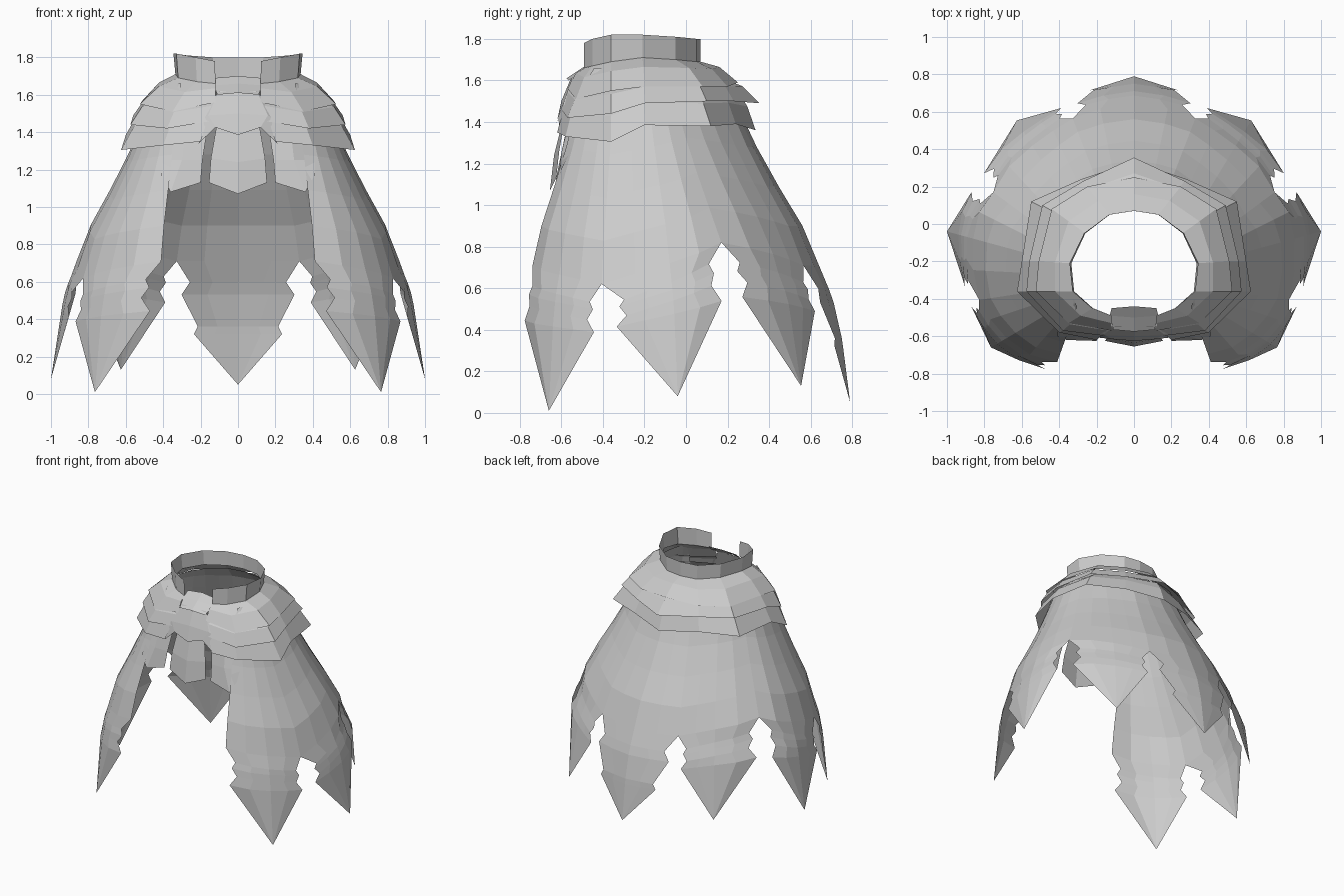
import bpy
import bmesh
from mathutils import Vector

cube = bpy.data.objects.get("Cube")
if cube:
    bpy.data.objects.remove(cube, do_unlink=True)

# One cloth colour
cloth = bpy.data.materials.new("grey cloth")
cloth.use_nodes = True
GREY = (0.6, 0.6, 0.6, 1)
cloth.diffuse_color = GREY
cloth.node_tree.nodes["Principled BSDF"].inputs["Base Color"].default_value = GREY


def table(keys, t):
    """Linear lookup in sorted (position, value...) keys."""
    for a, b in zip(keys, keys[1:]):
        if t <= b[0]:
            k = max(0, (t - a[0]) / (b[0] - a[0]))
            return [p + (q - p) * k for p, q in zip(a[1:], b[1:])]
    return list(keys[-1][1:])


def sheet(name, grids):
    """Join grids of points into one thin sheet, mirrored across x."""
    bm = bmesh.new()
    for rows in grids:
        verts = [[bm.verts.new(p) for p in row] for row in rows]
        for lo, hi in zip(verts, verts[1:]):
            for i in range(len(lo) - 1):
                bm.faces.new((lo[i], lo[i + 1], hi[i + 1], hi[i]))
    bmesh.ops.remove_doubles(bm, verts=bm.verts, dist=0.0005)
    bmesh.ops.recalc_face_normals(bm, faces=bm.faces)
    mesh = bpy.data.meshes.new(name)
    bm.to_mesh(mesh)
    bm.free()
    mesh.materials.append(cloth)
    obj = bpy.data.objects.new(name, mesh)
    bpy.context.collection.objects.link(obj)
    mod = obj.modifiers.new("Mirror", "MIRROR")
    mod.merge_threshold = 0.001
    return obj


# Cloak surface: u runs from the middle of the back (0) to the front edge (7)
NECK = [(0, 0, .07), (1, .13, .05), (2, .26, -.05), (3, .32, -.15),
        (4, .34, -.22), (5, .33, -.33), (6, .31, -.39), (7, .30, -.43)]
HEM = [(0, 0, .79), (.5, .21, .76), (1, .38, .70), (1.5, .50, .64), (2, .63, .56),
       (2.5, .79, .44), (3, .90, .28), (3.5, .98, .14), (4, 1, -.04), (4.5, .98, -.24),
       (5, .92, -.42), (5.5, .86, -.54), (6, .765, -.66), (6.5, .62, -.77), (7, .44, -.82)]
FLARE = [(.08, 1), (.38, .94), (.56, .88), (.69, .8), (.83, .74),
         (1.08, .53), (1.3, .36), (1.55, .2), (1.68, 0)]
NOTCH = [(0, .71), (1, .71), (3, .82), (5, .62), (7, .71)]


def cloak_point(u, z):
    f = table(FLARE, z)[0]
    a, b = Vector(table(NECK, u)), Vector(table(HEM, u))
    x, y = a.lerp(b, f)
    return (x, y, z)


def notch(u):
    return table(NOTCH, u)[0]


columns = [i / 2 for i in range(15)]
levels = [0, .12, .25, .4, .6, .8, 1]
cloak = [[[cloak_point(u, 1.66 + (notch(u) - 1.66) * t) for u in columns] for t in levels]]

# Torn pointed tails: (depth, half width) steps
BACK_TAIL = [(0, 1), (.17, .72), (.27, .84), (.53, .54), (.59, .6), (1, 0)]
SIDE_TAIL = [(0, 1), (.14, .78), (.2, .86), (.28, .74), (.38, .9), (1, 0)]
for centre, tip, steps, width in ((0, .05, BACK_TAIL, 1), (2, .13, SIDE_TAIL, .95),
                                  (4, .08, SIDE_TAIL, .85), (6, .01, SIDE_TAIL, .97)):
    spread = (0, .5, 1) if centre == 0 else (-1, -.5, 0, .5, 1)
    rows = []
    for depth, half in steps:
        if depth > 0:
            half *= width
        row = []
        for s in spread:
            top = notch(centre + s)
            row.append(cloak_point(centre + s * half, top + (tip - top) * depth))
        rows.append(row)
    cloak.append(rows)
sheet("cloak", cloak)

# Standing collar, open at the front
ring = [Vector(p) for p in ((0, .07, 1.69), (.13, .05, 1.69), (.26, -.05, 1.70),
                            (.335, -.21, 1.71), (.32, -.36, 1.69),
                            (.22, -.45, 1.67), (.12, -.49, 1.66))]
rim_heights = (1.80, 1.80, 1.81, 1.82, 1.82, 1.80, 1.78)
rim = [Vector((p.x * 1.03, p.y, z)) for p, z in zip(ring, rim_heights)]
sheet("collar", [[ring, rim]])

# Three overlapping shoulder tiers, listed by lower edge from back to front
TIERS = {
    "upper_tier": ((0, .25, 1.59), (.25, .20, 1.57), (.44, .08, 1.57), (.51, -.2, 1.57),
                   (.525, -.36, 1.55), (.35, -.53, 1.51), (.12, -.57, 1.56)),
    "middle_tier": ((0, .355, 1.49), (.27, .23, 1.5), (.49, .10, 1.5), (.56, -.2, 1.49),
                    (.575, -.36, 1.44), (.38, -.57, 1.42), (.14, -.60, 1.46)),
    "lower_tier": ((0, .335, 1.36), (.28, .24, 1.39), (.55, .12, 1.38), (.60, -.2, 1.385),
                   (.625, -.36, 1.305), (.40, -.58, 1.33), (.20, -.62, 1.35)),
}
upper = ring
for name, edge in TIERS.items():
    lower = [Vector(p) for p in edge]
    middle = [a.lerp(b, .5) + Vector((0, 0, .025)) for a, b in zip(upper, lower)]
    sheet(name, [[upper, middle, lower]])
    upper = [b.lerp(a, .35) + Vector((0, 0, -.02)) for a, b in zip(ring, lower)]

# Overlapping chest panels down the middle
sheet("throat_panel", [[[(0, -.44, 1.70), (.12, -.45, 1.69)],
                        [(0, -.50, 1.66), (.13, -.49, 1.65)],
                        [(0, -.575, 1.61), (.11, -.565, 1.60)]]])
sheet("chest_panel", [[[(0, -.55, 1.62), (.10, -.545, 1.62)],
                       [(0, -.60, 1.50), (.16, -.59, 1.49)],
                       [(0, -.625, 1.385), (.12, -.615, 1.425), (.21, -.605, 1.34)][:2]],
                      [[(.10, -.545, 1.62), (.13, -.55, 1.58)],
                       [(.16, -.59, 1.49), (.19, -.58, 1.47)],
                       [(.12, -.615, 1.425), (.21, -.605, 1.34)]]])
sheet("centre_flap", [[[(0, -.58, 1.46), (.11, -.575, 1.46)],
                       [(0, -.635, 1.24), (.145, -.61, 1.26)],
                       [(0, -.655, 1.07), (.155, -.625, 1.13)]]])
sheet("side_flap", [[[(.16, -.56, 1.44), (.28, -.56, 1.42), (.40, -.50, 1.40)],
                     [(.19, -.60, 1.25), (.30, -.60, 1.25), (.41, -.56, 1.25)],
                     [(.20, -.625, 1.13), (.36, -.62, 1.08), (.41, -.60, 1.17)]]])
